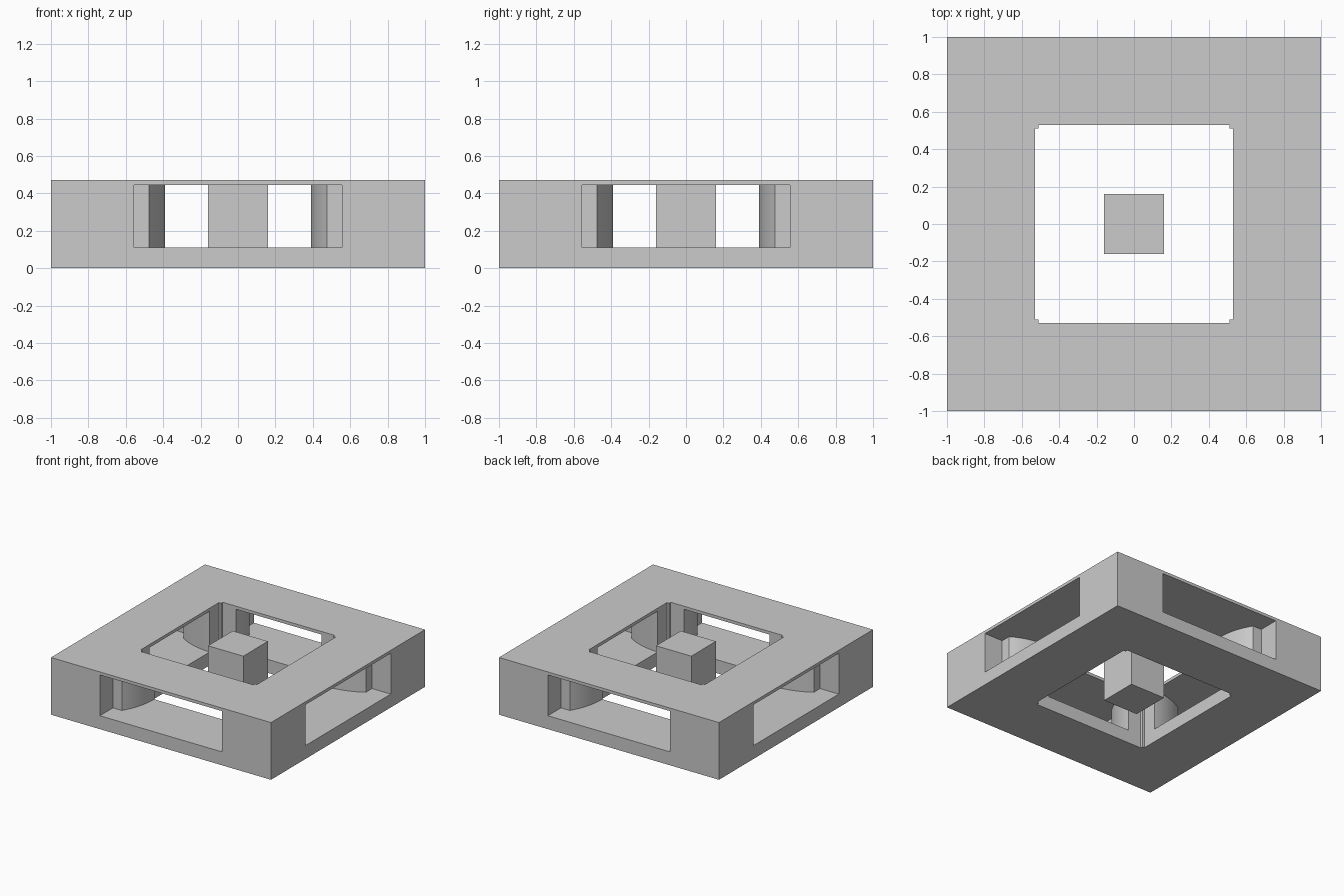
import bpy
import bmesh
import math

cube = bpy.data.objects.get("Cube")
if cube:
    bpy.data.objects.remove(cube, do_unlink=True)

HEIGHT = 0.47
HOLE, NOTCH = 0.53, 0.02
SLOT_Z = (0.11, 0.445)

grey = bpy.data.materials.new("plain grey")
grey.use_nodes = True
grey.diffuse_color = (0.6, 0.6, 0.6, 1)
grey.node_tree.nodes["Principled BSDF"].inputs["Base Color"].default_value = (0.6, 0.6, 0.6, 1)


def prism(name, outline, z0, z1):
    """Extrude a plan outline between two heights."""
    bm = bmesh.new()
    face = bm.faces.new([bm.verts.new((x, y, z0)) for x, y in outline])
    top = bmesh.ops.extrude_face_region(bm, geom=[face])["geom"]
    bmesh.ops.translate(bm, vec=(0, 0, z1 - z0),
                        verts=[v for v in top if isinstance(v, bmesh.types.BMVert)])
    bmesh.ops.recalc_face_normals(bm, faces=bm.faces[:])
    mesh = bpy.data.meshes.new(name)
    bm.to_mesh(mesh)
    bm.free()
    mesh.materials.append(grey)
    obj = bpy.data.objects.new(name, mesh)
    bpy.context.collection.objects.link(obj)
    return obj


def square(r):
    return [(-r, -r), (r, -r), (r, r), (-r, r)]


def cut(target, cutter):
    mod = target.modifiers.new(cutter.name, "BOOLEAN")
    mod.operation = "DIFFERENCE"
    mod.solver = "EXACT"
    mod.object = cutter
    cutter.hide_render = True
    cutter.hide_set(True)


frame = prism("frame", square(1), 0, HEIGHT)

# Central opening with a small notch left standing in each corner
a, b = HOLE, HOLE - NOTCH
corner = [(a, b), (b, b), (b, a)]
outline = []
for k in range(4):
    c, s = round(math.cos(k * math.pi / 2)), round(math.sin(k * math.pi / 2))
    outline += [(x * c - y * s, x * s + y * c) for x, y in corner]
cut(frame, prism("opening_cutter", outline, -0.1, HEIGHT + 0.1))

# Side tunnels: wide mouth, step, then a curved throat into the opening
mouth, step, throat, depth = 0.555, 0.475, 0.39, 0.83
run, drop = depth - HOLE, step - throat
radius = (run ** 2 + drop ** 2) / (2 * drop)
sweep = math.asin(run / radius)
half = [(mouth, -1.1), (mouth, -depth)]
for i in range(13):
    t = sweep * (1 - i / 12)
    half.append((throat + radius * (1 - math.cos(t)), -HOLE - radius * math.sin(t)))
side = half + [(x, -y) for x, y in reversed(half)]
plan = side + [(-x, y) for x, y in reversed(side)]
cut(frame, prism("tunnel_cutter_front_back", plan, *SLOT_Z))
cut(frame, prism("tunnel_cutter_left_right", [(-y, x) for x, y in plan], *SLOT_Z))

# Bake the cuts, drop the cutters and smooth only the curved throats
bpy.context.view_layer.update()
baked = bpy.data.meshes.new_from_object(
    frame.evaluated_get(bpy.context.evaluated_depsgraph_get()))
cutters = [m.object for m in frame.modifiers]
frame.modifiers.clear()
frame.data = baked
for obj in cutters:
    bpy.data.objects.remove(obj, do_unlink=True)
bpy.ops.object.select_all(action="DESELECT")
frame.select_set(True)
bpy.context.view_layer.objects.active = frame
bpy.ops.object.shade_smooth_by_angle(angle=math.radians(20))

# Free-standing block in the middle
prism("centre_block", square(0.16), 0, HEIGHT)
